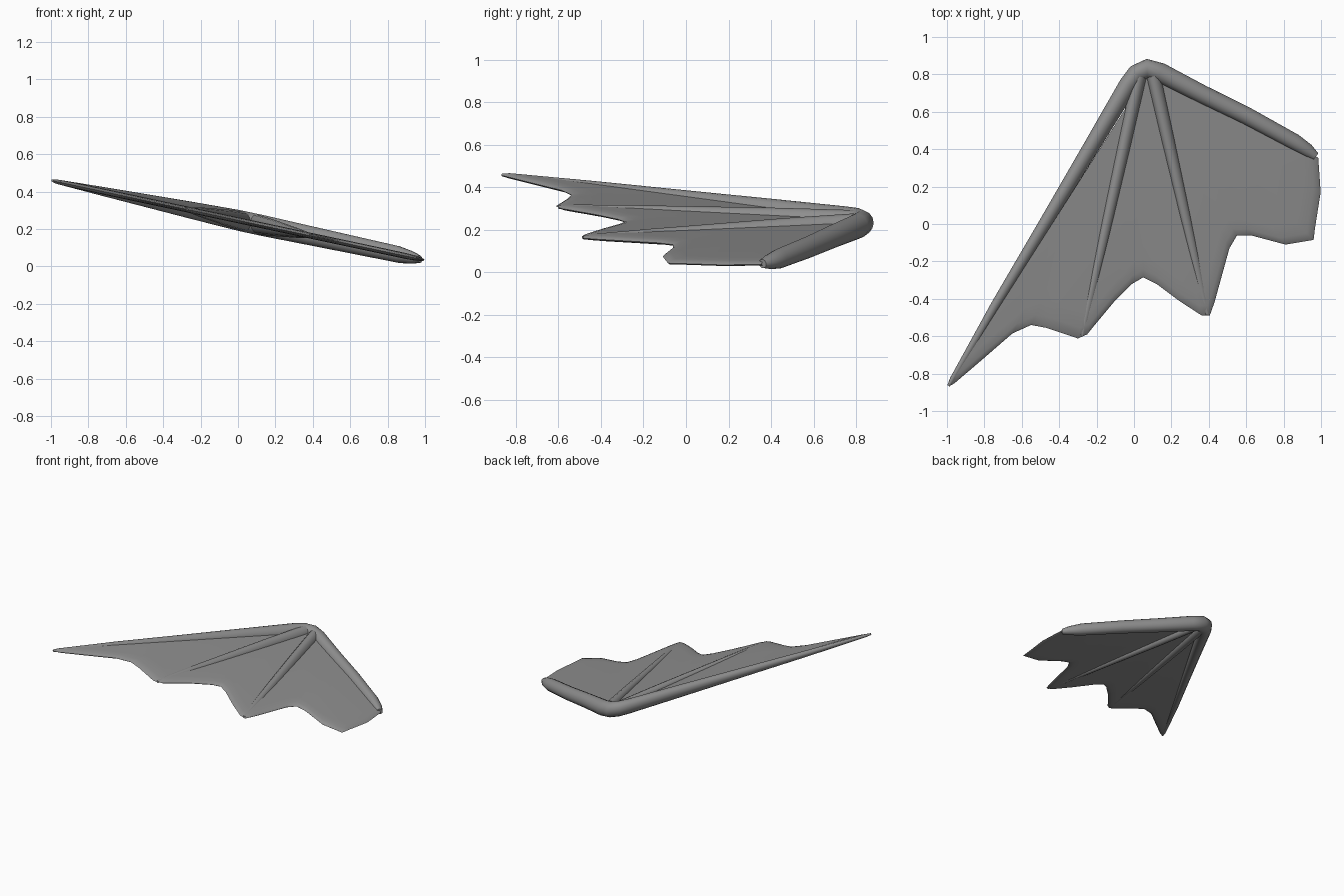
import bpy, bmesh, math
from mathutils import Vector

if "Cube" in bpy.data.objects:
    bpy.data.objects.remove(bpy.data.objects["Cube"])

grey = bpy.data.materials.new("slate grey")
grey.diffuse_color = (0.27, 0.27, 0.27, 1)
grey.use_nodes = True
grey.node_tree.nodes["Principled BSDF"].inputs["Base Color"].default_value = grey.diffuse_color


def place(x, y, h):
    """Point on the tilted wing plane, raised by h."""
    return (x, y, 0.247 - 0.213 * x + h)


def finish(name, bm, angle):
    bmesh.ops.remove_doubles(bm, verts=bm.verts, dist=0.0002)
    bmesh.ops.recalc_face_normals(bm, faces=bm.faces)
    me = bpy.data.meshes.new(name)
    bm.to_mesh(me)
    bm.free()
    me.materials.append(grey)
    ob = bpy.data.objects.new(name, me)
    bpy.context.collection.objects.link(ob)
    bpy.ops.object.select_all(action='DESELECT')
    ob.select_set(True)
    bpy.context.view_layer.objects.active = ob
    bpy.ops.object.shade_smooth_by_angle(angle=math.radians(angle))


def bone(name, stations, sides=14):
    """Tapered tube through stations (x, y, half width, half height)."""
    bm = bmesh.new()
    pts = [Vector(s[:2]) for s in stations]
    rings = []
    for i, (x, y, w, h) in enumerate(stations):
        d = (pts[min(i + 1, len(pts) - 1)] - pts[max(i - 1, 0)]).normalized()
        ring = []
        for k in range(sides):
            a = 2 * math.pi * k / sides
            c = w * math.cos(a)
            ring.append(bm.verts.new(place(x - d.y * c, y + d.x * c, h * math.sin(a))))
        rings.append(ring)
    for a, b in zip(rings, rings[1:]):
        for k in range(sides):
            j = (k + 1) % sides
            bm.faces.new((a[k], a[j], b[j], b[k]))
    bm.faces.new(rings[0])
    bm.faces.new(rings[-1])
    finish(name, bm, 50)


# Leading edge: long arm, rounded wrist, short arm
bone("leading_edge", [
    (-0.992, -0.865, 0.007, 0.007), (-0.97, -0.828, 0.014, 0.012),
    (-0.74, -0.432, 0.025, 0.024), (-0.483, -0.01, 0.034, 0.036),
    (-0.23, 0.41, 0.043, 0.048), (-0.03, 0.745, 0.050, 0.056),
    (0.015, 0.803, 0.052, 0.058), (0.07, 0.829, 0.054, 0.058),
    (0.14, 0.808, 0.054, 0.058), (0.36, 0.695, 0.050, 0.054),
    (0.60, 0.578, 0.048, 0.050), (0.86, 0.437, 0.044, 0.046),
    (0.93, 0.392, 0.036, 0.034), (0.972, 0.36, 0.022, 0.02)])

# Two finger bones fanning out from the wrist
for label, (tx, ty), sx in (("left", (-0.278, -0.598), 0.03),
                            ("right", (0.393, -0.482), 0.105)):
    sy = 0.79
    stations = []
    for t, w, h in ((0, 0.040, 0.052), (0.25, 0.037, 0.046), (0.5, 0.032, 0.036),
                    (0.75, 0.026, 0.026), (0.94, 0.019, 0.016), (1, 0.011, 0.008)):
        stations.append((sx + (tx - sx) * t, sy + (ty - sy) * t, w, h))
    bone("finger_" + label, stations, 12)

# Membrane: a fan from the wrist to the scalloped trailing edge, thinned at the rim
rim = [(-0.99, -0.868), (-0.96, -0.852), (-0.80, -0.715), (-0.65, -0.585),
       (-0.55, -0.54), (-0.47, -0.555), (-0.30, -0.612), (-0.25, -0.59),
       (-0.21, -0.54), (-0.11, -0.42), (-0.01, -0.32), (0.05, -0.285),
       (0.12, -0.32), (0.24, -0.41), (0.36, -0.488), (0.405, -0.49),
       (0.43, -0.42), (0.51, -0.13), (0.55, -0.062), (0.63, -0.062),
       (0.81, -0.11), (0.96, -0.085), (0.968, -0.02), (0.998, 0.17),
       (0.985, 0.355)]
hub = (0.07, 0.80)
profile = [(0, 0.016), (0.5, 0.016), (0.9, 0.016), (0.96, 0.013), (0.99, 0.007), (1, 0.0)]
bm = bmesh.new()
for side in (1, -1):
    spokes = [[bm.verts.new(place(hub[0] + (x - hub[0]) * t, hub[1] + (y - hub[1]) * t, side * h))
               for t, h in profile] for x, y in rim]
    for a, b in zip(spokes, spokes[1:]):
        for k in range(len(profile) - 1):
            bm.faces.new((a[k], a[k + 1], b[k + 1], b[k]))
finish("membrane", bm, 60)
